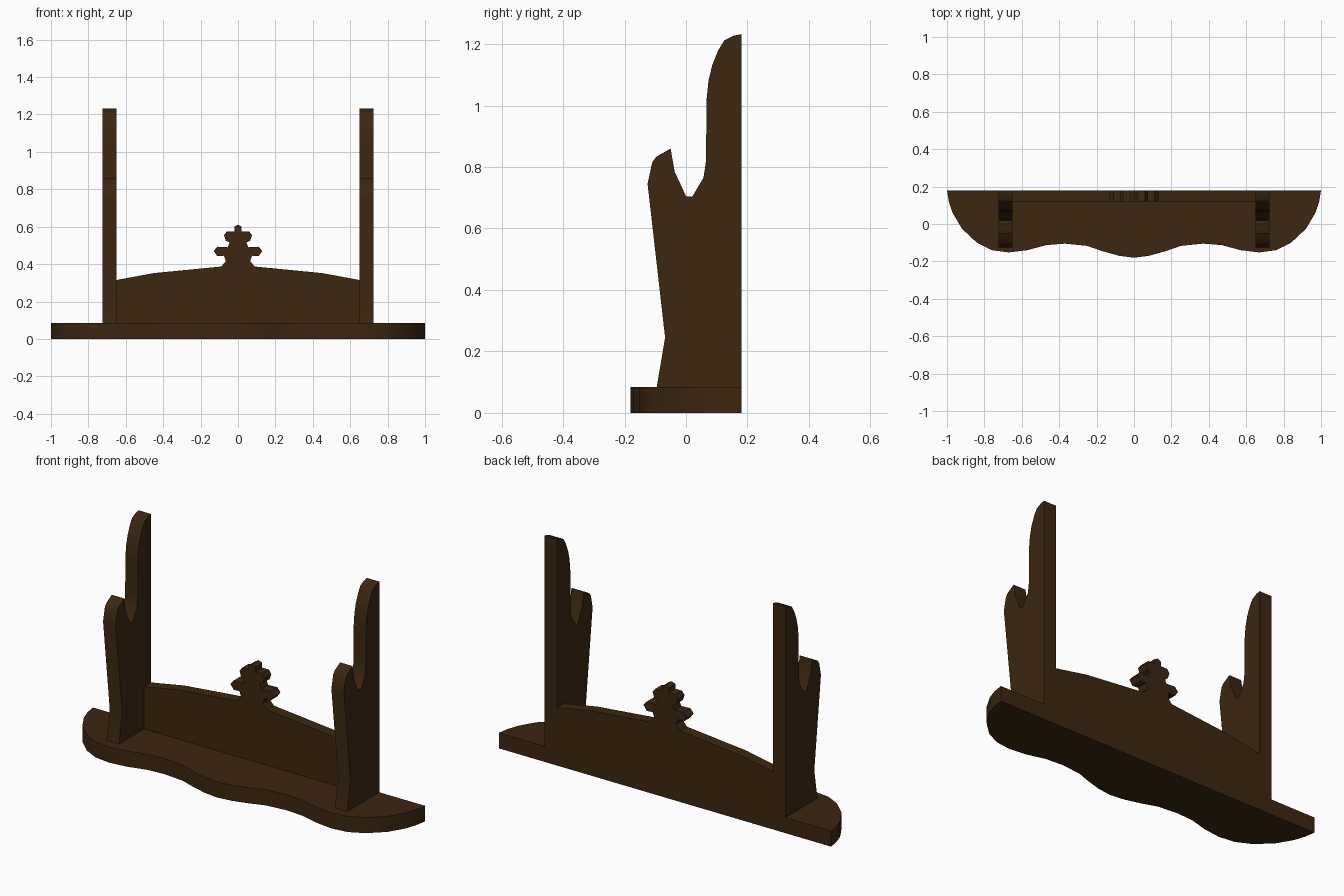
import bpy
import bmesh
import math
from mathutils import Vector

cube = bpy.data.objects.get("Cube")
if cube:
    bpy.data.objects.remove(cube, do_unlink=True)

wood = bpy.data.materials.new("dark brown wood")
wood.use_nodes = True
brown = (0.045, 0.02, 0.005, 1)
wood.diffuse_color = brown
wood.node_tree.nodes["Principled BSDF"].inputs["Base Color"].default_value = brown

BACK = 0.18
BASE_TOP = 0.085


def slab(name, outline, place, start, end):
    """Extrude a flat outline; place maps (u, v, depth) to a 3D position."""
    bm = bmesh.new()
    face = bm.faces.new([bm.verts.new(place(u, v, start)) for u, v in outline])
    grown = bmesh.ops.extrude_face_region(bm, geom=[face], use_keep_orig=True)
    verts = [g for g in grown["geom"] if isinstance(g, bmesh.types.BMVert)]
    shift = Vector(place(0, 0, end)) - Vector(place(0, 0, start))
    bmesh.ops.translate(bm, verts=verts, vec=shift)
    bmesh.ops.recalc_face_normals(bm, faces=bm.faces)
    mesh = bpy.data.meshes.new(name)
    bm.to_mesh(mesh)
    bm.free()
    mesh.shade_smooth()
    mesh.set_sharp_from_angle(angle=math.radians(30))
    mesh.materials.append(wood)
    obj = bpy.data.objects.new(name, mesh)
    bpy.context.collection.objects.link(obj)
    return obj


def mirrored(half):
    """Complete a half outline that starts on the centre line."""
    return half + [(-u, v) for u, v in reversed(half) if u > 0]


# Base board with a wavy front edge
base_half = [(0, -0.18), (0.08, -0.17), (0.17, -0.145), (0.25, -0.117),
             (0.37, -0.105), (0.47, -0.113), (0.57, -0.14), (0.67, -0.152),
             (0.76, -0.14), (0.84, -0.1), (0.92, -0.025), (0.97, 0.06),
             (0.99, 0.12), (1, BACK)]
slab("base_board", mirrored(base_half), lambda u, v, d: (u, v, d), 0, BASE_TOP)

# Back panel rising to a lobed leaf crest
panel_half = [(0, 0.61), (0.02, 0.6), (0.02, 0.575), (0.06, 0.575),
              (0.075, 0.555), (0.065, 0.525), (0.045, 0.515), (0.055, 0.49),
              (0.11, 0.493), (0.13, 0.47), (0.11, 0.442), (0.075, 0.445),
              (0.065, 0.415), (0.09, 0.387), (0.45, 0.352), (0.65, 0.315),
              (0.65, BASE_TOP)]
slab("back_panel", mirrored(panel_half), lambda u, v, d: (u, d, v), 0.12, BACK)

# Pair of uprights with a notched cradle and a tall rounded back
upright = [(BACK, BASE_TOP), (BACK, 1.232), (0.155, 1.227), (0.125, 1.212),
           (0.105, 1.18), (0.085, 1.13), (0.073, 1.08), (0.067, 1.02),
           (0.065, 0.82), (0.057, 0.765), (0.02, 0.703), (0, 0.705),
           (-0.037, 0.785), (-0.05, 0.86), (-0.097, 0.833), (-0.11, 0.815),
           (-0.125, 0.745), (-0.068, 0.245), (-0.095, BASE_TOP)]
for side, sign in (("left", 1), ("right", -1)):
    slab(side + "_upright", upright, lambda u, v, d: (d, u, v), sign * 0.65, sign * 0.725)
